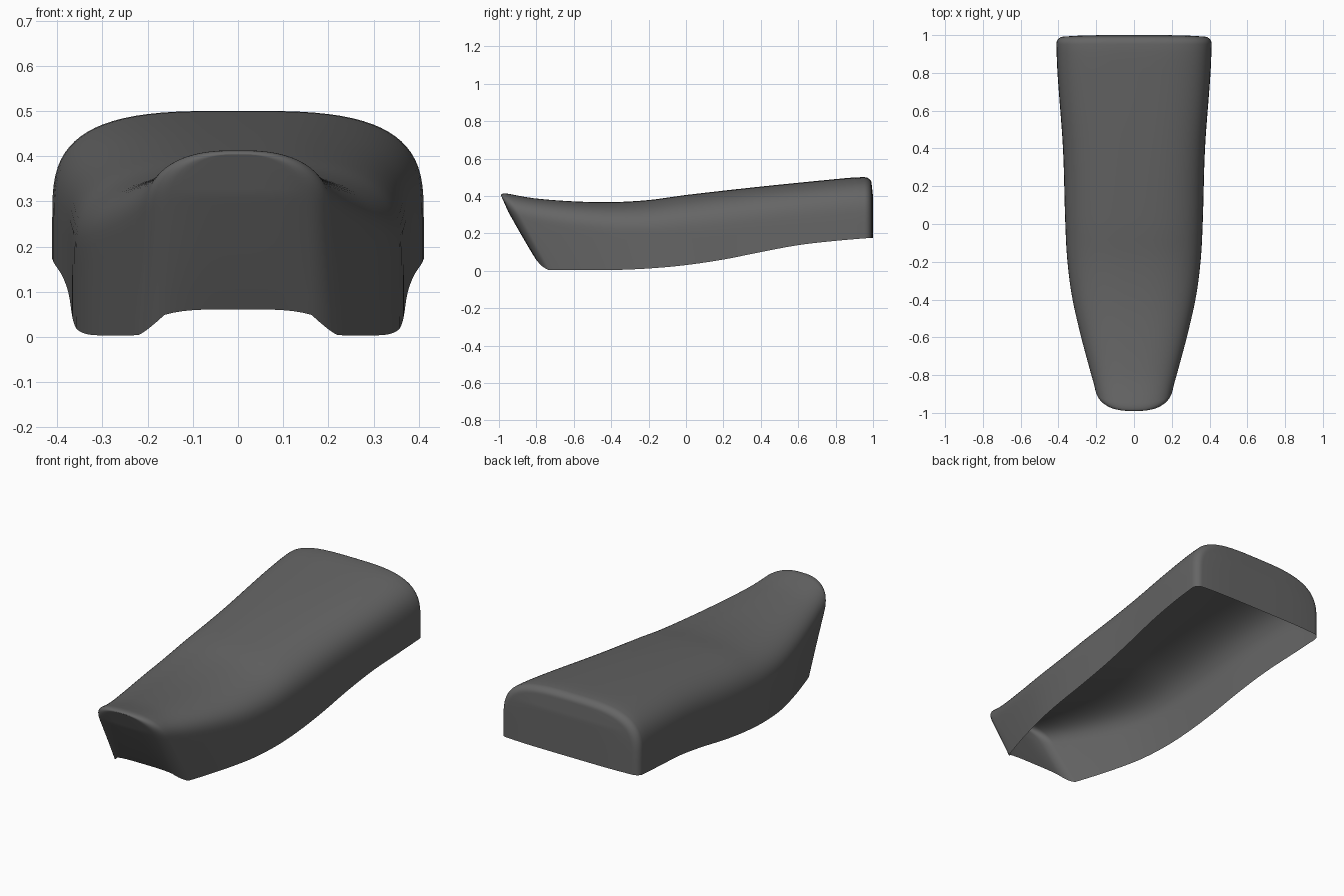
import bpy, bmesh, math

cube = bpy.data.objects.get("Cube")
if cube:
    bpy.data.objects.remove(cube)


def curve(points):
    """Smooth interpolation through (y, value) pairs."""
    def slope(i):
        a, b = points[max(i - 1, 0)], points[min(i + 1, len(points) - 1)]
        return (b[1] - a[1]) / (b[0] - a[0])

    def sample(y):
        y = min(max(y, points[0][0]), points[-1][0])
        i = 0
        while i < len(points) - 2 and y > points[i + 1][0]:
            i += 1
        (y0, v0), (y1, v1) = points[i], points[i + 1]
        d = y1 - y0
        t = (y - y0) / d
        return ((1 + 2 * t) * (1 - t) ** 2 * v0 + t * (1 - t) ** 2 * d * slope(i)
                + t * t * (3 - 2 * t) * v1 + t * t * (t - 1) * d * slope(i + 1))
    return sample


# Long profiles of the seat: top line, lower edge, half width, shoulder shape
top_line = curve([(-1, .422), (-.9, .402), (-.8, .386), (-.6, .371), (-.4, .367), (-.2, .378),
                  (0, .405), (.4, .45), (.8, .49), (.92, .5), (1, .5)])
low_edge = curve([(-.8, .004), (-.4, .004), (-.2, .012), (0, .03), (.2, .06),
                  (.4, .1), (.6, .137), (.8, .16), (1, .177)])
half_width = curve([(-1, .19), (-.9, .208), (-.8, .235), (-.6, .287), (-.4, .33),
                    (-.2, .354), (0, .364), (.4, .376), (.8, .405), (1, .413)])
shoulder = curve([(-1, .32), (-.6, .42), (0, .55), (1, .75)])
power = curve([(-1, 2.6), (0, 2.7), (1, 3.3)])

SIDE, ARC, COLS = 6, 40, 16
LEAN = .56


def section(y0, inset, drop):
    """One arch across the seat; sections lean back towards the front."""
    lean = LEAN * max(0, (.2 - y0) / 1.2)
    top = top_line(y0) - drop
    bottom = low_edge(y0 + lean * top) + (inset if y0 < 0 else 0)
    rise = shoulder(y0) * (top - bottom)
    spring, e = top - rise, 2 / power(y0)
    half = [(1, bottom + (spring - bottom) * i / SIDE) for i in range(SIDE)]
    for i in range(ARC // 2 + 1):
        a = math.pi * i / ARC
        half.append((max(math.cos(a), 0) ** e if i < ARC // 2 else 0,
                     spring + rise * math.sin(a) ** e))
    pts = []
    for f, z in half:
        shift = lean * (top - z)
        pts.append((f * (half_width(y0 + .45 * shift) - inset), y0 + shift, z))
    return pts + [(-x, y, z) for x, y, z in reversed(pts[:-1])]


# Stations along the seat, with rounded front and rear rims
ROUND = 7
FRONT, REAR = .045, .04
stations = []
for i in range(ROUND):
    a = math.pi / 2 * i / ROUND
    stations.append((-.99 + FRONT * (1 - math.cos(a)), FRONT * (1 - math.sin(a)),
                     .35 * FRONT * (1 - math.sin(a))))
y_first, y_last = -.99 + FRONT, .992 - REAR
stations += [(y_first + (y_last - y_first) * i / 44, 0, 0) for i in range(45)]
for i in range(1, ROUND + 1):
    a = math.pi / 2 * i / ROUND
    d = REAR * (1 - math.cos(a))
    stations.append((y_last + REAR * math.sin(a), d, d * .8))

bm = bmesh.new()
rings = [[bm.verts.new(p) for p in section(*s)] for s in stations]
for r0, r1 in zip(rings, rings[1:]):
    for i in range(len(r0) - 1):
        bm.faces.new((r0[i], r0[i + 1], r1[i + 1], r1[i]))


def end_wall(ring, bow, lift):
    """Close an end with rows of faces, bowed gently outwards."""
    mid = len(ring) // 2
    z_low, z_top = ring[0].co.z, ring[mid].co.z
    rows = []
    for i in range(mid):
        a, b = ring[i], ring[-1 - i]
        row = [a]
        for c in range(1, COLS):
            p = a.co.lerp(b.co, c / COLS)
            k = 1 - (2 * c / COLS - 1) ** 4
            fade = (z_top - p.z) / (z_top - z_low)
            p.y += bow * k * min(1, fade * 4)
            p.z += lift * k * fade ** 3
            row.append(bm.verts.new(p))
        rows.append(row + [b])
    for r0, r1 in zip(rows, rows[1:]):
        for c in range(COLS):
            bm.faces.new((r0[c], r0[c + 1], r1[c + 1], r1[c]))
    for c in range(COLS):
        bm.faces.new((rows[-1][c], rows[-1][c + 1], ring[mid]))


end_wall(rings[0], -.01, .012)
end_wall(rings[-1], .008, 0)

# Make the upholstery face outwards
bmesh.ops.recalc_face_normals(bm, faces=bm.faces)
crown = max(bm.faces, key=lambda f: f.calc_center_median().z)
if crown.normal.z < 0:
    bmesh.ops.reverse_faces(bm, faces=bm.faces)

mesh = bpy.data.meshes.new("seat_cover")
bm.to_mesh(mesh)
bm.free()
seat = bpy.data.objects.new("seat_cover", mesh)
bpy.context.collection.objects.link(seat)

# Dark grey upholstery
mat = bpy.data.materials.new("dark_grey_upholstery")
mat.use_nodes = True
grey = (.13, .13, .13, 1)
mat.diffuse_color = grey
mat.node_tree.nodes["Principled BSDF"].inputs["Base Color"].default_value = grey
mesh.materials.append(mat)

bpy.ops.object.select_all(action='DESELECT')
seat.select_set(True)
bpy.context.view_layer.objects.active = seat
bpy.ops.object.shade_smooth_by_angle(angle=math.radians(50))
